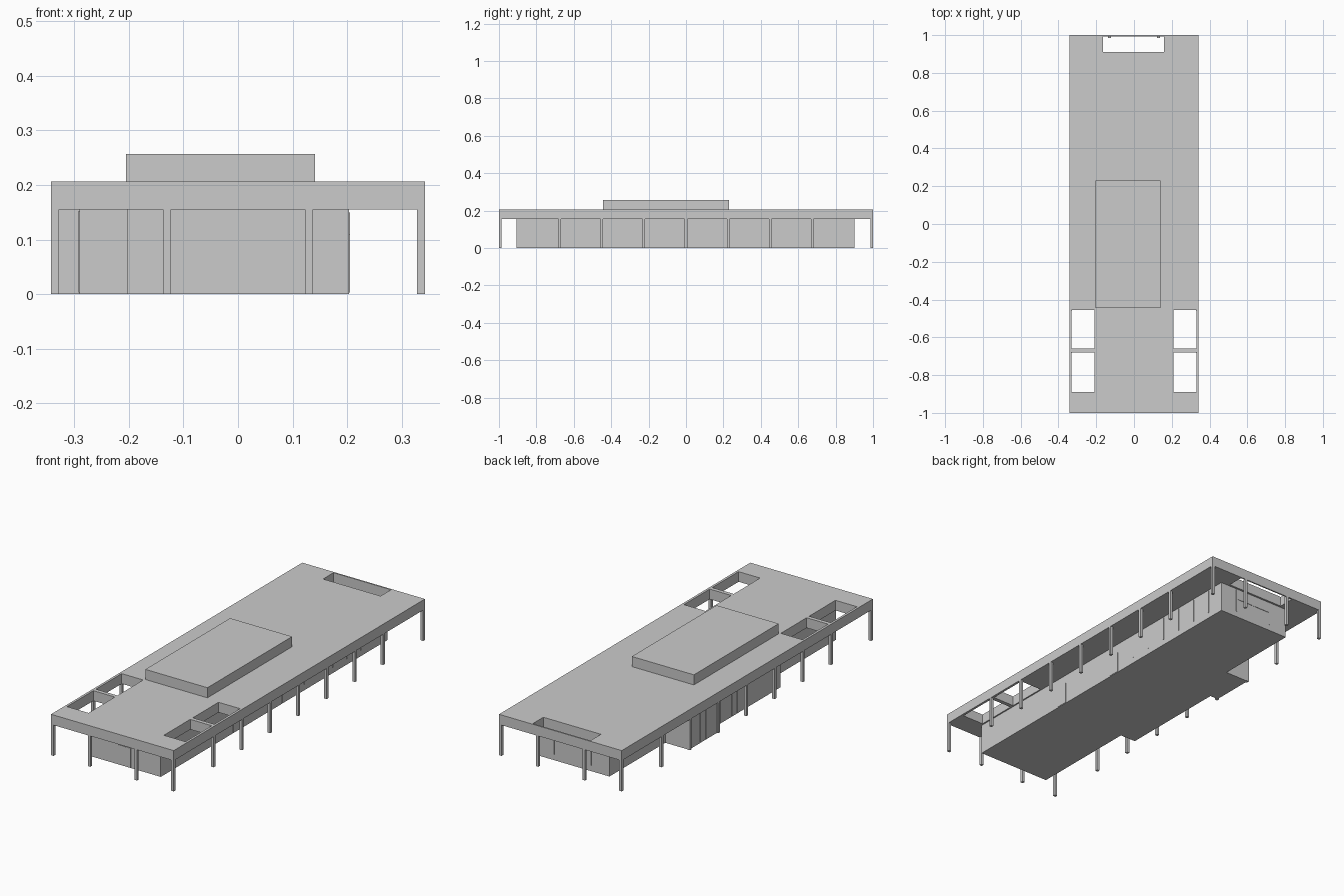
import bpy, bmesh
from mathutils import Vector

if "Cube" in bpy.data.objects:
    bpy.data.objects.remove(bpy.data.objects["Cube"])


def boxes(name, spans):
    """One object made of boxes given as (x0, x1, y0, y1, z0, z1)."""
    bm = bmesh.new()
    for x0, x1, y0, y1, z0, z1 in spans:
        new = bmesh.ops.create_cube(bm, size=1)["verts"]
        bmesh.ops.scale(bm, vec=(x1 - x0, y1 - y0, z1 - z0), verts=new)
        bmesh.ops.translate(bm, vec=Vector((x0 + x1, y0 + y1, z0 + z1)) / 2, verts=new)
    me = bpy.data.meshes.new(name)
    bm.to_mesh(me)
    bm.free()
    ob = bpy.data.objects.new(name, me)
    bpy.context.collection.objects.link(ob)
    return ob


W, L = 0.342, 1.0            # roof half width and half length
EAVE, TOP = 0.155, 0.206     # roof underside and top
WALL = 0.203                 # main wall half width

# Flat roof with its open light wells cut through
roof = boxes("roof", [(-W, W, -L, L, EAVE, TOP)])
wells = [(-0.163, 0.158, 0.91, 0.993, 0, 0.4)]
for y0, y1 in ((-0.66, -0.455), (-0.89, -0.68)):
    wells += [(0.21, 0.33, y0, y1, 0, 0.4), (-0.33, -0.21, y0, y1, 0, 0.4)]
cutter = boxes("well_cutter", wells)
cutter.hide_render = True
mod = roof.modifiers.new("wells", "BOOLEAN")
mod.operation, mod.solver, mod.object = "DIFFERENCE", "EXACT", cutter
bpy.context.view_layer.objects.active = roof
bpy.ops.object.modifier_apply(modifier=mod.name)
bpy.data.objects.remove(cutter)

# Raised central roof block
boxes("upper_roof", [(-0.205, 0.141, -0.445, 0.23, TOP, 0.257)])

# Enclosed rooms
boxes("main_hall", [(-WALL, WALL, -0.905, 0.9, 0, EAVE)])
boxes("side_wing", [(-0.29, -WALL, -0.34, 0.23, 0, EAVE)])
boxes("side_bay", [(-0.335, -WALL, 0.23, 0.455, 0, EAVE)])

# Posts around the edge of the roof
P = 0.007
spots = [(s * (W - P), y) for s in (-1, 1)
         for y in [-L + P, L - P] + [0.225 * i for i in range(-3, 4)]]
spots += [(x, s * (L - P)) for x in (-0.13, 0.13) for s in (-1, 1)]
boxes("roof_posts", [(x - P, x + P, y - P, y + P, 0, EAVE) for x, y in spots])

# Doors as thin panels on the walls
T = 0.002
boxes("front_door", [(-0.038, 0.037, -0.905 - T, -0.905, 0.003, 0.1)])
boxes("right_doors", [(WALL, WALL + T, -0.33, -0.27, 0.003, 0.11),
                      (WALL, WALL + T, 0.06, 0.12, 0.003, 0.11)])
boxes("bay_door", [(-0.33, -0.312, 0.23 - T, 0.23, 0.003, 0.152)])

# Window bars on the right, back and left walls
boxes("right_window_bars", [(WALL, WALL + T, y - 0.003, y + 0.003, 0.03, 0.15)
                            for y in [0.24 + 0.1125 * i for i in range(6)]])
boxes("back_window_bars", [(x - 0.003, x + 0.003, 0.9, 0.9 + T, 0.03, 0.15)
                           for x in (-0.1, 0.005, 0.107)]
      + [(-0.1, 0.107, 0.9, 0.9 + T, 0.098, 0.102)])
boxes("bay_window_bars", [(-0.335 - T, -0.335, y - 0.002, y + 0.002, 0.003, 0.152)
                          for y in [0.275 + 0.045 * i for i in range(4)]])
boxes("wing_window_bars", [(-0.29 - T, -0.29, y - 0.002, y + 0.002, 0.003, 0.152)
                           for y in [-0.04 + 0.045 * i for i in range(5)]])
